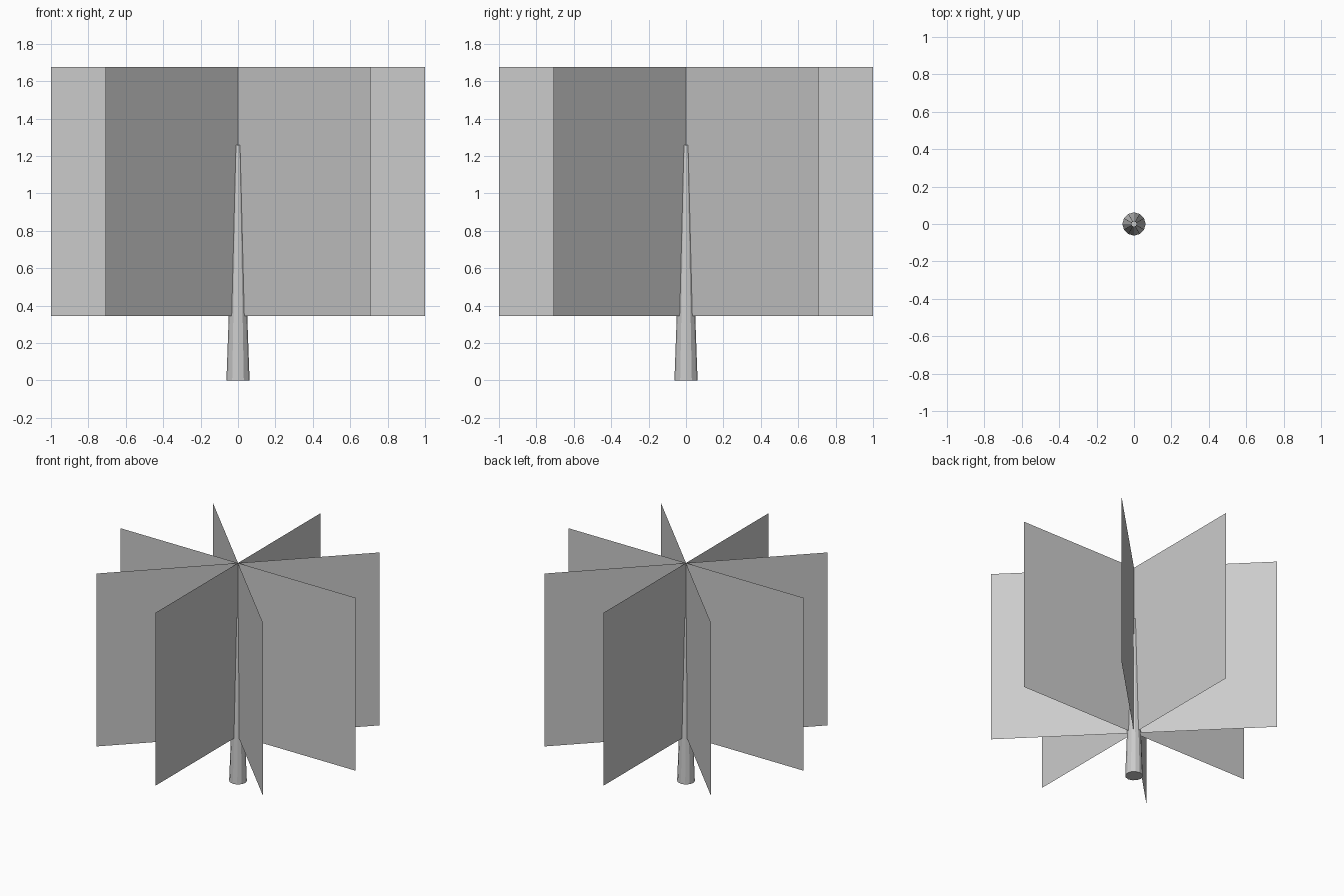
import bpy, math

if "Cube" in bpy.data.objects:
    bpy.data.objects.remove(bpy.data.objects["Cube"])

# Tapered low-poly trunk with flat caps
z_top = 1.26
bpy.ops.mesh.primitive_cone_add(vertices=12, radius1=0.062, radius2=0.016,
                                depth=z_top, location=(0, 0, z_top / 2))
bpy.context.object.name = "trunk"

# Four upright foliage cards crossing at the trunk axis
z0, z1 = 0.345, 1.675
for i in range(4):
    bpy.ops.mesh.primitive_plane_add(size=2, location=(0, 0, (z0 + z1) / 2),
                                     rotation=(math.pi / 2, 0, i * math.pi / 4))
    card = bpy.context.object
    card.name = f"foliage_card_{i + 1}"
    card.scale = (1, (z1 - z0) / 2, 1)
